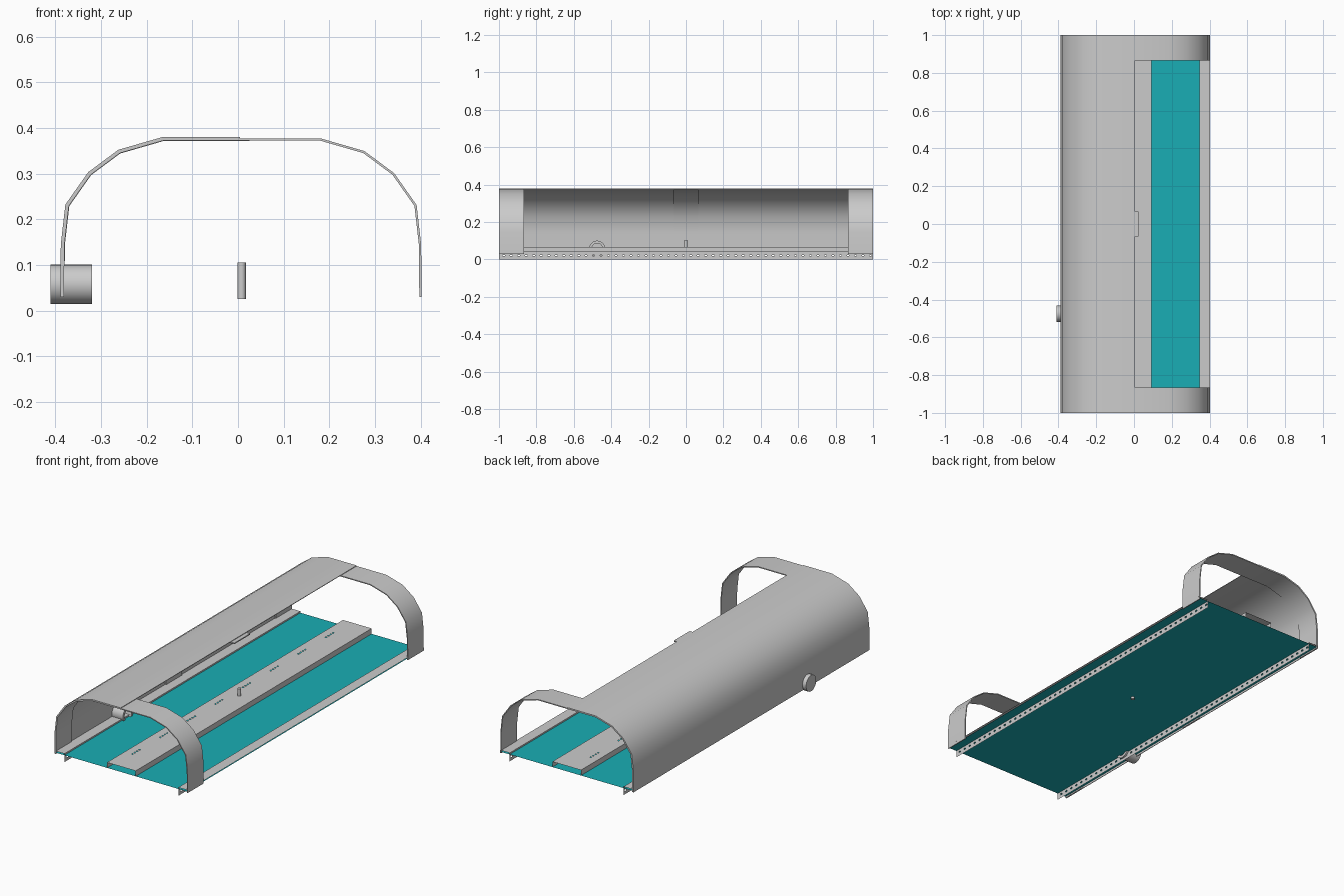
import bpy, bmesh, math
from mathutils import Vector

if "Cube" in bpy.data.objects:
    bpy.data.objects.remove(bpy.data.objects["Cube"])

CX = 0.008  # symmetry line of the frame


def make(name, verts, faces, mat=None, smooth=False):
    me = bpy.data.meshes.new(name)
    me.from_pydata(verts, [], faces)
    bm = bmesh.new()
    bm.from_mesh(me)
    bmesh.ops.remove_doubles(bm, verts=bm.verts, dist=1e-5)
    bmesh.ops.recalc_face_normals(bm, faces=bm.faces)
    bm.to_mesh(me)
    bm.free()
    if smooth:
        me.shade_smooth()
        me.set_sharp_from_angle(angle=math.radians(35))
    ob = bpy.data.objects.new(name, me)
    bpy.context.collection.objects.link(ob)
    if mat:
        me.materials.append(mat)
    return ob


def offset(pts, d):
    """Offset an open polyline to its right-hand side."""
    out = []
    for i, p in enumerate(pts):
        dirs = []
        if i > 0:
            dirs.append((p - pts[i - 1]).normalized())
        if i < len(pts) - 1:
            dirs.append((pts[i + 1] - p).normalized())
        ns = [Vector((t.y, -t.x)) for t in dirs]
        n = sum(ns, Vector((0, 0))).normalized()
        out.append(p + n * d / n.dot(ns[0]))
    return out


def curved_plate(name, pts, near, far, y0, y1):
    """Thick bent plate following an x-z polyline, between two inward offsets."""
    loop = offset(pts, near) + offset(pts, far)[::-1]
    n, h = len(loop), len(pts)
    verts = [(p.x, y, p.y) for y in (y0, y1) for p in loop]
    faces = [(i, (i + 1) % n, n + (i + 1) % n, n + i) for i in range(n)]
    for i in range(h - 1):
        q = (i, i + 1, n - 2 - i, n - 1 - i)
        faces += [q, tuple(k + n for k in q)]
    return make(name, verts, faces, smooth=True)


def sheet(verts, faces, a, b, holes=(), band=(0.4, 0.6)):
    """Thin strip between x-z points a and b along y, with a row of slots."""
    a, b = Vector(a), Vector(b)
    ys = [-1.0] + [y for h in holes for y in h] + [1.0]
    ts = (0, band[0], band[1], 1) if holes else (0, 1)
    for j in range(len(ys) - 1):
        for i in range(len(ts) - 1):
            if holes and i == 1 and j % 2 == 1:
                continue
            p, q = a.lerp(b, ts[i]), a.lerp(b, ts[i + 1])
            k = len(verts)
            verts += [(p.x, ys[j], p.y), (q.x, ys[j], q.y),
                      (q.x, ys[j + 1], q.y), (p.x, ys[j + 1], p.y)]
            faces.append((k, k + 1, k + 2, k + 3))


def lathe(name, profile, origin, axis, seg=32):
    """Revolve (radius, height) points round the x or z axis."""
    verts, faces = [], []
    for r, h in profile:
        for s in range(seg):
            t = 2 * math.pi * s / seg
            u, v = r * math.cos(t), r * math.sin(t)
            c = (h, u, v) if axis == 'x' else (u, v, h)
            verts.append(tuple(Vector(origin) + Vector(c)))
    for i in range(len(profile) - 1):
        for s in range(seg):
            s2 = (s + 1) % seg
            faces.append((i * seg + s, i * seg + s2, (i + 1) * seg + s2, (i + 1) * seg + s))
    last = (len(profile) - 1) * seg
    faces += [tuple(range(seg)), tuple(range(last, last + seg))]
    return make(name, verts, faces, smooth=True)


# Arch outline: left foot, over the top, right foot
half = [(0.397, 0.03), (0.396, 0.145), (0.386, 0.232), (0.336, 0.303), (0.27, 0.352), (0.173, 0.38)]
left = [Vector((CX - x, z)) for x, z in half]
right = [Vector((CX + x, z)) for x, z in reversed(half)]

# Half cover, with full end straps and a centre rib underneath
curved_plate("half_cover", left + [Vector((0.004, 0.38))], 0, 0.003, -1, 1)
curved_plate("front_strap", left + right, 0.003, 0.008, -1, -0.865)
curved_plate("back_strap", left + right, 0.003, 0.008, 0.865, 1)
curved_plate("centre_rib", left + [Vector((0.025, 0.38))], 0.003, 0.009, -0.067, 0.067)

# Teal floor panel
teal = bpy.data.materials.new("teal")
teal.diffuse_color = (0.01, 0.42, 0.46, 1)
teal.use_nodes = True
teal.node_tree.nodes["Principled BSDF"].inputs["Base Color"].default_value = teal.diffuse_color
v, f = [], []
sheet(v, f, (CX - 0.39, 0.037), (CX + 0.39, 0.037))
make("floor_panel", v, f, teal)

# Side rails: top flange plus perforated hanging leg
rail_holes = [(-0.98 + 0.04 * i, -0.968 + 0.04 * i) for i in range(50)]
for name, s in (("left_rail", -1), ("right_rail", 1)):
    v, f = [], []
    sheet(v, f, (CX + s * 0.394, 0.045), (CX + s * 0.338, 0.045))
    sheet(v, f, (CX + s * 0.338, 0.045), (CX + s * 0.338, 0.0), rail_holes, (0.45, 0.62))
    make(name, v, f)

# Centre channel beam with groups of four slots
beam_holes = []
for g in range(8):
    y = -0.82 + g * 1.64 / 7
    beam_holes += [(y + d - 0.004, y + d + 0.004) for d in (-0.03, -0.01, 0.01, 0.03)]
v, f = [], []
sheet(v, f, (CX - 0.085, 0.037), (CX - 0.085, 0.066))
sheet(v, f, (CX - 0.085, 0.066), (CX + 0.085, 0.066), beam_holes, (0.25, 0.29))
sheet(v, f, (CX + 0.085, 0.066), (CX + 0.085, 0.037))
make("centre_beam", v, f)

# Side pipe socket, closed outside and open inside
lathe("pipe_socket", [(0.043, -0.41), (0.043, -0.32), (0.029, -0.32), (0.029, -0.40)],
      (0, -0.475, 0.0575), 'x')

# Centre pin
lathe("centre_pin", [(0.009, 0.025), (0.009, 0.105)], (CX, 0, 0), 'z', 24)
